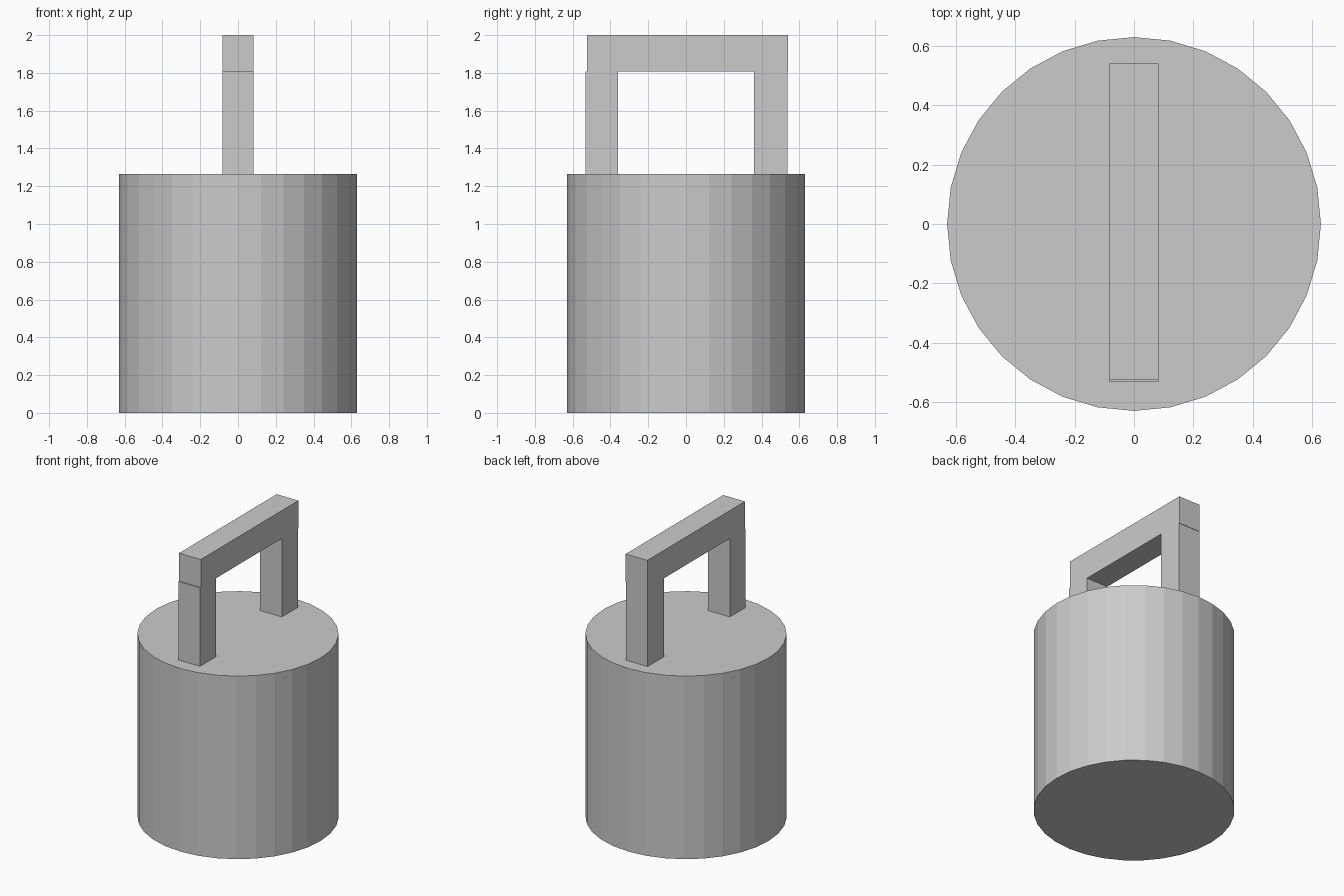
import bpy

default_cube = bpy.data.objects.get("Cube")
if default_cube:
    bpy.data.objects.remove(default_cube, do_unlink=True)

# Single plain grey
grey = bpy.data.materials.new("plain_grey")
grey.use_nodes = True
GREY = (0.6, 0.6, 0.6, 1.0)
grey.diffuse_color = GREY
grey.node_tree.nodes["Principled BSDF"].inputs["Base Color"].default_value = GREY

RADIUS = 0.63
BODY_TOP = 1.265
BAR_BOTTOM = 1.807
HALF_WIDTH = 0.083


def box(name, y0, y1, z0, z1):
    """Handle block spanning the given y and z ranges."""
    bpy.ops.mesh.primitive_cube_add(size=1, location=(0, (y0 + y1) / 2, (z0 + z1) / 2))
    obj = bpy.context.object
    obj.name = name
    obj.scale = (2 * HALF_WIDTH, y1 - y0, z1 - z0)
    bpy.ops.object.transform_apply(location=False, rotation=False, scale=True)
    obj.data.materials.append(grey)


# Faceted round body
bpy.ops.mesh.primitive_cylinder_add(vertices=32, radius=RADIUS, depth=BODY_TOP,
                                    location=(0, 0, BODY_TOP / 2))
body = bpy.context.object
body.name = "body"
body.data.materials.append(grey)

# Two uprights and the grip bar, its front end slightly set back
box("front_handle_post", -0.533, -0.36, BODY_TOP, BAR_BOTTOM)
box("back_handle_post", 0.36, 0.538, BODY_TOP, BAR_BOTTOM)
box("handle_bar", -0.525, 0.541, BAR_BOTTOM, 2.0)
